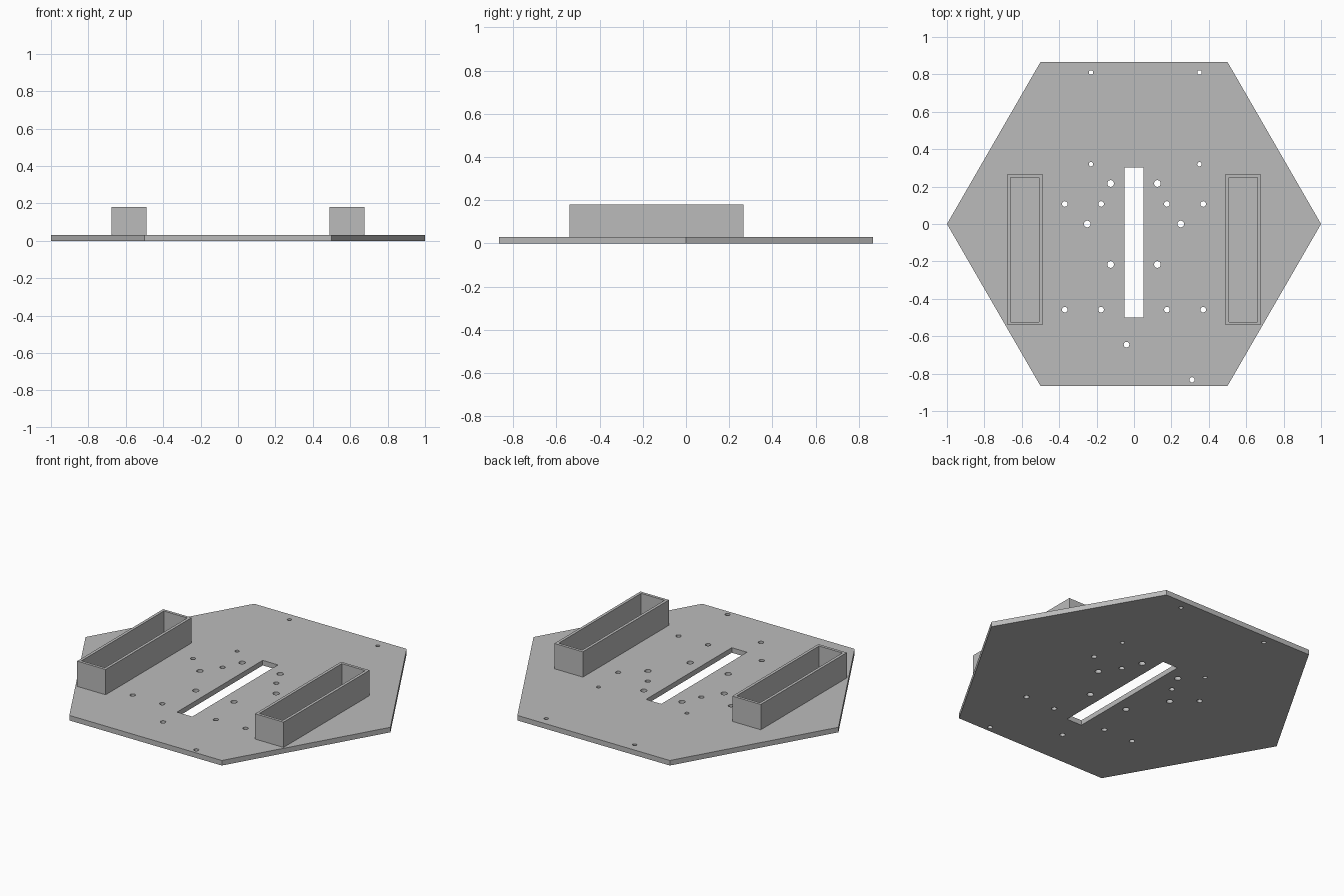
import bpy
import bmesh
from math import cos, sin, pi, sqrt

cube = bpy.data.objects.get("Cube")
if cube:
    bpy.data.objects.remove(cube, do_unlink=True)

grey = bpy.data.materials.new("plain grey")
grey.use_nodes = True
colour = (0.5, 0.5, 0.5, 1)
grey.diffuse_color = colour
grey.node_tree.nodes["Principled BSDF"].inputs["Base Color"].default_value = colour


def ring(x, y, radius, sides):
    return [(x + radius * cos(2 * pi * i / sides), y + radius * sin(2 * pi * i / sides))
            for i in range(sides)]


def rect(x0, x1, y0, y1):
    return [(x0, y0), (x1, y0), (x1, y1), (x0, y1)]


def extruded(name, outlines, z0, z1):
    """Fill the first outline, leaving the others as holes, and raise it from z0 to z1."""
    curve = bpy.data.curves.new(name + " profile", "CURVE")
    curve.dimensions = "2D"
    curve.fill_mode = "BOTH"
    curve.extrude = (z1 - z0) / 2
    for points in outlines:
        spline = curve.splines.new("POLY")
        spline.points.add(len(points) - 1)
        for p, (x, y) in zip(spline.points, points):
            p.co = (x, y, 0, 1)
        spline.use_cyclic_u = True
    temp = bpy.data.objects.new(name + " profile", curve)
    mesh = bpy.data.meshes.new_from_object(temp)
    bpy.data.objects.remove(temp)
    bpy.data.curves.remove(curve)

    # Weld the caps to the walls
    bm = bmesh.new()
    bm.from_mesh(mesh)
    bmesh.ops.remove_doubles(bm, verts=bm.verts, dist=1e-5)
    bmesh.ops.translate(bm, verts=bm.verts, vec=(0, 0, (z0 + z1) / 2))
    bmesh.ops.recalc_face_normals(bm, faces=bm.faces)
    for f in bm.faces:
        f.smooth = False
    bm.to_mesh(mesh)
    bm.free()
    mesh.name = name
    mesh.materials.clear()
    mesh.materials.append(grey)
    obj = bpy.data.objects.new(name, mesh)
    bpy.context.collection.objects.link(obj)
    return obj


PLATE_TOP = 0.03
BOX_TOP = 0.18
WALL = 0.017

# Screw holes: ring round the centre, servo mounts, board mounts, loose holes
holes = [(x, y, 0.018) for x, y in ring(0, 0, 0.25, 6)]
holes += [(s * x, y, 0.015) for s in (-1, 1) for x in (0.176, 0.37) for y in (0.107, -0.458)]
holes += [(x, y, 0.012) for x in (-0.23, 0.35) for y in (0.32, 0.81)]
holes += [(-0.04, -0.645, 0.015), (0.31, -0.833, 0.014)]

# Hexagonal base plate with the centre slot
outlines = [ring(0, 0, 1, 6), rect(-0.05, 0.05, -0.5, 0.303)]
outlines += [ring(x, y, r, 20) for x, y, r in holes]
extruded("base_plate", outlines, 0, PLATE_TOP)

# Open-topped side boxes
for name, x in (("right_box", -0.5835), ("left_box", 0.5835)):
    half = 0.0935
    extruded(name, [rect(x - half, x + half, -0.54, 0.266),
                    rect(x - half + WALL, x + half - WALL, -0.54 + WALL, 0.266 - WALL)],
             PLATE_TOP, BOX_TOP)
